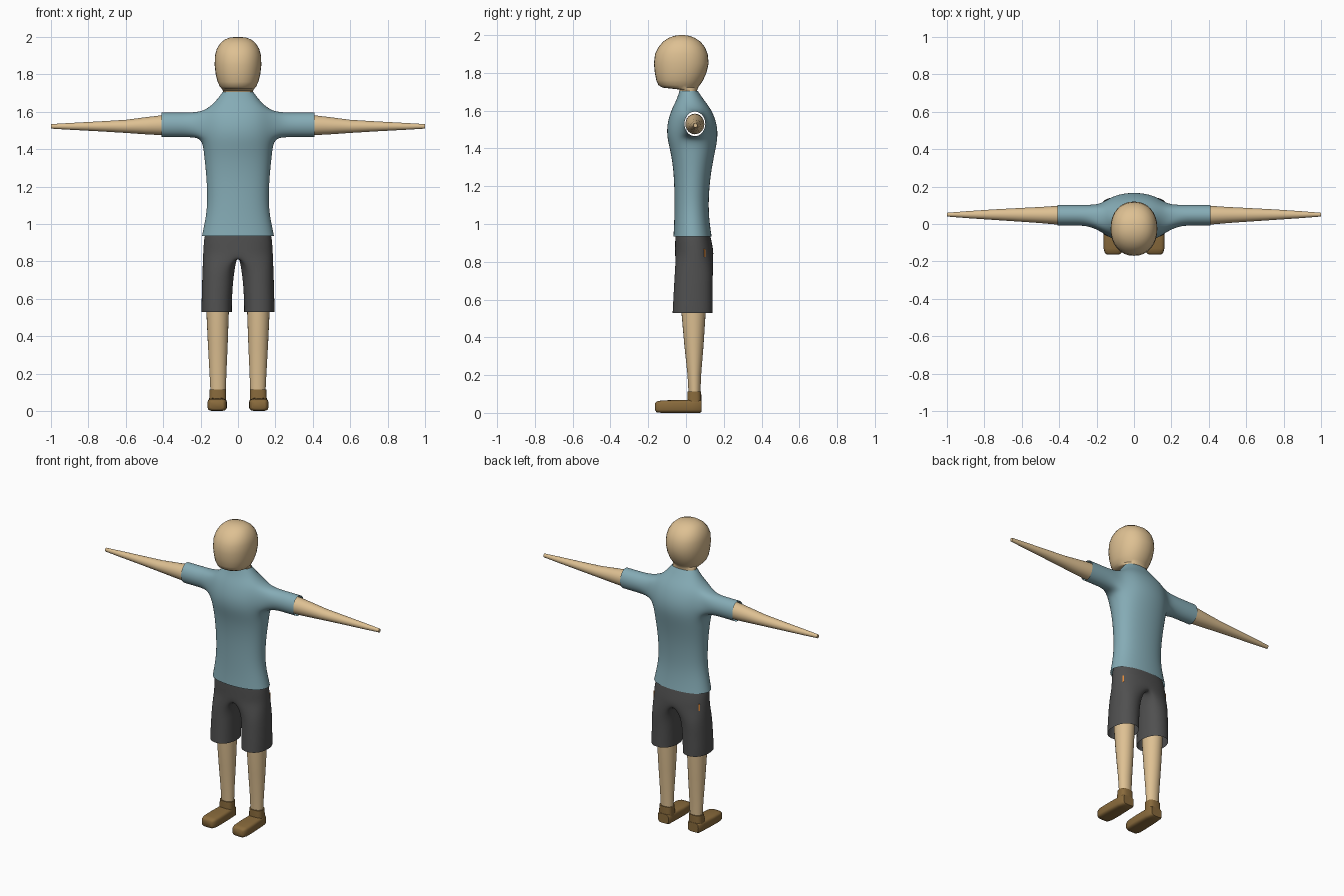
import bpy, bmesh, math
from mathutils import Vector

if "Cube" in bpy.data.objects:
    bpy.data.objects.remove(bpy.data.objects["Cube"])


def material(name, rgb):
    m = bpy.data.materials.new(name)
    m.diffuse_color = (*rgb, 1)
    m.use_nodes = True
    m.node_tree.nodes["Principled BSDF"].inputs["Base Color"].default_value = m.diffuse_color
    return m


SKIN = material("tan skin", (0.73, 0.53, 0.29))
BLUE = material("dusty blue", (0.235, 0.41, 0.465))
GREY = material("charcoal", (0.08, 0.08, 0.08))
BROWN = material("brown", (0.25, 0.145, 0.045))
ORANGE = material("orange", (0.75, 0.25, 0.04))


def spow(v, p):
    return math.copysign(abs(v) ** p, v)


def finish(name, bm, mat, mirror=False, subsurf=0):
    bmesh.ops.recalc_face_normals(bm, faces=bm.faces[:])
    me = bpy.data.meshes.new(name)
    bm.to_mesh(me)
    bm.free()
    me.materials.append(mat)
    ob = bpy.data.objects.new(name, me)
    bpy.context.collection.objects.link(ob)
    bpy.ops.object.select_all(action='DESELECT')
    ob.select_set(True)
    bpy.context.view_layer.objects.active = ob
    if subsurf:
        me.shade_smooth()
    else:
        bpy.ops.object.shade_smooth_by_angle(angle=math.radians(50))
    if mirror:
        ob.modifiers.new("mirror", 'MIRROR')
    if subsurf:
        s = ob.modifiers.new("smooth", 'SUBSURF')
        s.levels = s.render_levels = subsurf
    return ob


def loft(name, rings, mat, axis='z', sides=24, power=1.0, mirror=False):
    """Skin along an axis; ring = (position, centre a, centre b, radius a, radius b)."""
    bm = bmesh.new()
    loops = []
    for pos, ca, cb, ra, rb in rings:
        loop = []
        for i in range(sides):
            t = math.tau * i / sides
            a = ca + ra * spow(math.cos(t), power)
            b = cb + rb * spow(math.sin(t), power)
            loop.append(bm.verts.new({'x': (pos, a, b), 'y': (a, pos, b), 'z': (a, b, pos)}[axis]))
        loops.append(loop)
    for lo, hi in zip(loops, loops[1:]):
        for i in range(sides):
            j = (i + 1) % sides
            bm.faces.new((lo[i], lo[j], hi[j], hi[i]))
    bm.faces.new(loops[0])
    bm.faces.new(loops[-1])
    return finish(name, bm, mat, mirror)


def span(z, rx, y0, y1):
    return (z, 0, (y0 + y1) / 2, rx, (y1 - y0) / 2)


# Head and neck
loft("head", [span(*r) for r in (
    (1.67, 0.076, -0.025, 0.055), (1.712, 0.080, -0.035, 0.06), (1.722, 0.086, -0.125, 0.064),
    (1.735, 0.097, -0.146, 0.073), (1.76, 0.109, -0.157, 0.09), (1.80, 0.119, -0.165, 0.108),
    (1.85, 0.125, -0.170, 0.120), (1.90, 0.123, -0.164, 0.115), (1.935, 0.114, -0.147, 0.101),
    (1.965, 0.096, -0.122, 0.077), (1.985, 0.073, -0.092, 0.048), (1.996, 0.045, -0.062, 0.018),
    (2.0, 0.015, -0.035, -0.01))], SKIN, sides=32, power=0.92)

# Arms tapering to the hands
loft("arm", [(0.36, 0.047, 1.53, 0.05, 0.054), (0.41, 0.047, 1.528, 0.05, 0.053),
             (0.50, 0.048, 1.525, 0.043, 0.045), (0.60, 0.049, 1.522, 0.037, 0.035),
             (0.75, 0.05, 1.522, 0.028, 0.026), (0.90, 0.05, 1.522, 0.018, 0.018),
             (1.0, 0.05, 1.522, 0.010, 0.012)], SKIN, axis='x', mirror=True)

# Lower legs
loft("lower_leg", [(0.08, 0.106, 0.045, 0.040, 0.030), (0.2, 0.107, 0.044, 0.045, 0.036),
                   (0.36, 0.108, 0.042, 0.053, 0.051), (0.53, 0.109, 0.040, 0.060, 0.064),
                   (0.62, 0.110, 0.040, 0.062, 0.068)], SKIN, mirror=True)

# Shoes with ankle cuffs
loft("shoe", [(-0.163, 0.112, 0.032, 0.034, 0.020), (-0.155, 0.112, 0.032, 0.044, 0.029),
              (-0.13, 0.112, 0.033, 0.051, 0.033), (-0.06, 0.111, 0.034, 0.052, 0.034),
              (0.03, 0.110, 0.035, 0.048, 0.035), (0.072, 0.109, 0.035, 0.045, 0.035),
              (0.082, 0.109, 0.035, 0.038, 0.030)], BROWN, axis='y', power=0.5, mirror=True)
loft("shoe_cuff", [(0.03, 0.109, 0.044, 0.046, 0.037), (0.09, 0.108, 0.044, 0.045, 0.037),
                   (0.114, 0.108, 0.044, 0.044, 0.036)], BROWN, power=0.7, mirror=True)


# Shirt: torso cage with a sleeve bridged out of each side
def shirt():
    bm = bmesh.new()
    n, k0 = 12, 5
    rows = ((0.935, 0.192, -0.066, 0.135), (1.0, 0.178, -0.062, 0.125), (1.1, 0.161, -0.06, 0.117),
            (1.25, 0.167, -0.062, 0.127), (1.37, 0.18, -0.077, 0.15), (1.455, 0.19, -0.1, 0.168),
            (1.53, 0.19, -0.1, 0.164), (1.605, 0.175, -0.077, 0.135), (1.655, 0.118, -0.05, 0.095),
            (1.705, 0.082, -0.034, 0.062))
    grid = []
    for row in rows:
        z, _, cy, rx, ry = span(*row)
        grid.append([bm.verts.new((1.045 * rx * spow(math.cos(math.tau * i / n), 0.88),
                                   cy + 1.045 * ry * spow(math.sin(math.tau * i / n), 0.88), z))
                     for i in range(n)])
    for k in range(len(rows) - 1):
        for i in range(n):
            if k in (k0, k0 + 1) and i in (11, 0, 5, 6):
                continue
            j = (i + 1) % n
            bm.faces.new((grid[k][i], grid[k][j], grid[k + 1][j], grid[k + 1][i]))
    path = ((0, -1), (0, 0), (0, 1), (1, 1), (2, 1), (2, 0), (2, -1), (1, -1))
    for s, mid in ((1, 0), (-1, 6)):
        prev = [grid[k0 + r][(mid + c) % n] for r, c in path]
        for x, grow in ((0.245, 1.0), (0.33, 1.0), (0.40, 1.0), (0.41, 1.0)):
            ring = []
            for r, c in path:
                d = Vector((c * s, r - 1)).normalized()
                ring.append(bm.verts.new((s * x, 0.047 + 0.061 * grow * d.x, 1.53 + 0.072 * grow * d.y)))
            for i in range(8):
                j = (i + 1) % 8
                bm.faces.new((prev[i], prev[j], ring[j], ring[i]))
            prev = ring
        bm.verts.remove(grid[k0 + 1][mid])
    finish("shirt", bm, BLUE, subsurf=3)


shirt()


# Shorts: half cage, open along the middle above the crotch, then mirrored
def shorts():
    bm = bmesh.new()
    tops = ((0.98, 0.165, -0.052, 0.118), (0.93, 0.179, -0.056, 0.13), (0.87, 0.183, -0.057, 0.142))
    legs = ((0.75, 0.105, 0.042, 0.088, 0.105), (0.66, 0.111, 0.038, 0.085, 0.106),
            (0.57, 0.114, 0.036, 0.084, 0.109), (0.53, 0.114, 0.035, 0.084, 0.110))
    rings = []
    for row in tops + ((0.83, 0.185, -0.058, 0.146),):
        z, _, cy, rx, ry = span(*row)
        rings.append([bm.verts.new((1.03 * rx * spow(math.cos(t), 0.85) if 0 < i < 8 else 0,
                                    cy + 1.03 * ry * spow(math.sin(t), 0.85), z))
                      for i in range(9) for t in [math.radians(-90 + 22.5 * i)]])
    # crotch seam closing the last ring
    cy, ry = 0.044, 0.10
    rings[-1] += [bm.verts.new((0, cy + ry * f, 0.85)) for f in (0.5, 0, -0.5)]
    for z, cx, cy, rx, ry in legs:
        rings.append([bm.verts.new((cx + rx * spow(math.cos(t), 0.9), cy + ry * spow(math.sin(t), 0.9), z))
                      for i in range(12) for t in [math.radians(-120 + 30 * i)]])
    for k, (a, b) in enumerate(zip(rings, rings[1:])):
        for i in range(8 if k < len(tops) else 12):
            j = (i + 1) % 12
            bm.faces.new((a[i], a[j], b[j], b[i]))
    return finish("shorts", bm, GREY, mirror=True, subsurf=3)


shorts_ob = shorts()

# Small tags at the back corners of the shorts
bpy.context.view_layer.update()
hit, loc, normal, _ = shorts_ob.ray_cast(Vector((1, 0.098, 0.847)), Vector((-1, 0, 0)),
                                         depsgraph=bpy.context.evaluated_depsgraph_get())
if not hit:
    loc, normal = Vector((0.165, 0.098, 0.847)), Vector((1, 0.8, 0))
side = Vector((-normal.y, normal.x, 0)).normalized()
bm = bmesh.new()
bmesh.ops.create_cube(bm, size=1)
for v in bm.verts:
    v.co = loc + normal * v.co.x * 0.006 + side * v.co.y * 0.008 + Vector((0, 0, v.co.z * 0.042))
finish("shorts_tag", bm, ORANGE, mirror=True)
